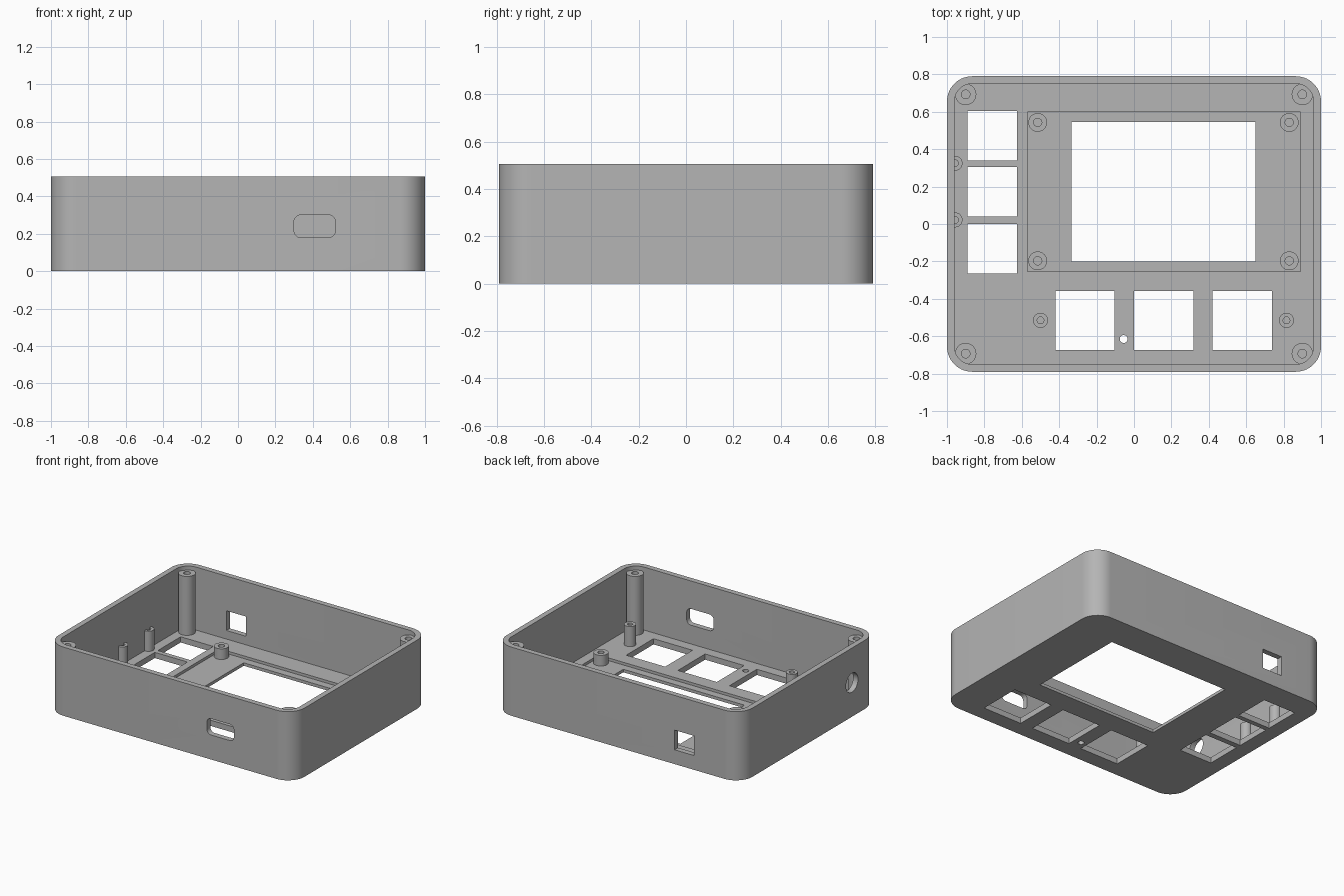
import bpy, bmesh, math
from mathutils import Matrix, Vector

if "Cube" in bpy.data.objects:
    bpy.data.objects.remove(bpy.data.objects["Cube"])

grey = bpy.data.materials.new("plain_grey")
grey.use_nodes = True
grey.diffuse_color = (0.46, 0.46, 0.46, 1)
grey.node_tree.nodes["Principled BSDF"].inputs["Base Color"].default_value = (0.46, 0.46, 0.46, 1)

HEIGHT, FLOOR, WALL = 0.505, 0.042, 0.04
HALF_X, HALF_Y, CORNER = 1.0, 0.79, 0.135


def add_object(name, bm):
    bmesh.ops.recalc_face_normals(bm, faces=bm.faces)
    mesh = bpy.data.meshes.new(name)
    bm.to_mesh(mesh)
    bm.free()
    mesh.materials.append(grey)
    obj = bpy.data.objects.new(name, mesh)
    bpy.context.collection.objects.link(obj)
    return obj


def prism(name, x0, x1, y0, y1, z0, z1, radius=0.0, steps=14, turn=None):
    """Rounded rectangle extruded along z, then optionally turned."""
    bm = bmesh.new()
    outline = []
    corners = [(x1, y1, -1, -1), (x0, y1, 1, -1), (x0, y0, 1, 1), (x1, y0, -1, 1)]
    for quarter, (x, y, sx, sy) in enumerate(corners):
        for i in range(steps + 1 if radius else 1):
            a = (quarter + i / steps) * math.pi / 2
            outline.append(bm.verts.new((x + radius * (sx + math.cos(a)),
                                         y + radius * (sy + math.sin(a)), z0)))
    base = bm.faces.new(outline)
    top = bmesh.ops.extrude_face_region(bm, geom=[base])["geom"]
    moved = [v for v in top if isinstance(v, bmesh.types.BMVert)]
    bmesh.ops.translate(bm, verts=moved, vec=(0, 0, z1 - z0))
    if turn:
        bmesh.ops.transform(bm, matrix=turn, verts=bm.verts)
    return add_object(name, bm)


def rod(name, centre, radius, depth, axis="Z"):
    bm = bmesh.new()
    matrix = Matrix.Translation(centre)
    if axis == "X":
        matrix = matrix @ Matrix.Rotation(math.pi / 2, 4, "Y")
    bmesh.ops.create_cone(bm, cap_ends=True, segments=32, radius1=radius,
                          radius2=radius, depth=depth, matrix=matrix)
    return add_object(name, bm)


def cut(target, cutter):
    mod = target.modifiers.new("cut", "BOOLEAN")
    mod.operation, mod.solver, mod.object = "DIFFERENCE", "EXACT", cutter
    bpy.context.view_layer.objects.active = target
    with bpy.context.temp_override(object=target, active_object=target):
        bpy.ops.object.modifier_apply(modifier=mod.name)
    bpy.data.objects.remove(cutter)


def post(name, x, y, top, radius, bore):
    """Screw post with a blind bore, spun from a half profile."""
    bm = bmesh.new()
    profile = [(0, 0.01), (radius, 0.01), (radius, top), (bore, top), (bore, 0.05), (0, 0.05)]
    verts = [bm.verts.new((x + r, y, z)) for r, z in profile]
    edges = [bm.edges.new(pair) for pair in zip(verts, verts[1:])]
    bmesh.ops.spin(bm, geom=verts + edges, cent=(x, y, 0), axis=(0, 0, 1),
                   angle=2 * math.pi, steps=32)
    bmesh.ops.remove_doubles(bm, verts=bm.verts, dist=0.0001)
    return add_object(name, bm)


# Open tray
case = prism("case_shell", -HALF_X, HALF_X, -HALF_Y, HALF_Y, 0, HEIGHT, CORNER)
cut(case, prism("cavity", WALL - HALF_X, HALF_X - WALL, WALL - HALF_Y, HALF_Y - WALL,
                FLOOR, 1, CORNER - WALL))

# Screen recess and window
cut(case, prism("recess", -0.57, 0.89, -0.255, 0.6, 0.022, 0.2))
cut(case, prism("screen_window", -0.335, 0.65, -0.2, 0.545, -0.1, 0.2))

# Button windows: a column at the side and a row at the front
for y in (-0.265, 0.04, 0.34):
    cut(case, prism("side_button", -0.89, -0.625, y, y + 0.265, -0.1, 0.2))
for x in (-0.42, 0.0, 0.42):
    cut(case, prism("front_button", x, x + 0.317, -0.675, -0.358, -0.1, 0.2))
cut(case, rod("pin_hole", (-0.055, -0.615, 0), 0.021, 0.3))

# Wall openings: rounded slot in front, square at the back, round at the side
upright = Matrix.Rotation(math.pi / 2, 4, "X")
cut(case, prism("front_slot", 0.3, 0.52, 0.18, 0.3, 0.7, 0.9, 0.035, 8, upright))
cut(case, prism("back_port", -0.62, -0.46, 0.105, 0.25, -0.9, -0.7, turn=upright))
cut(case, rod("side_hole", (-1, -0.5, 0.25), 0.07, 0.2, "X"))

parts = [case]

# Tall lid posts in the corners
for sx in (-1, 1):
    for sy in (-1, 1):
        parts.append(post("corner_post", 0.9 * sx, 0.693 * sy, 0.475, 0.057, 0.023))

# Short posts around the screen
for x in (-0.515, 0.83):
    for y in (-0.197, 0.543):
        parts.append(post("screen_post", x, y, 0.1, 0.05, 0.022))

# Slim board posts by the buttons
for x, y in ((-0.5, -0.515), (0.815, -0.515), (-0.957, 0.325), (-0.957, 0.022)):
    parts.append(post("button_post", x, y, 0.19, 0.04, 0.018))

bpy.ops.object.select_all(action="DESELECT")
for part in parts:
    part.select_set(True)
bpy.context.view_layer.objects.active = case
bpy.ops.object.shade_smooth_by_angle(angle=math.radians(30))
